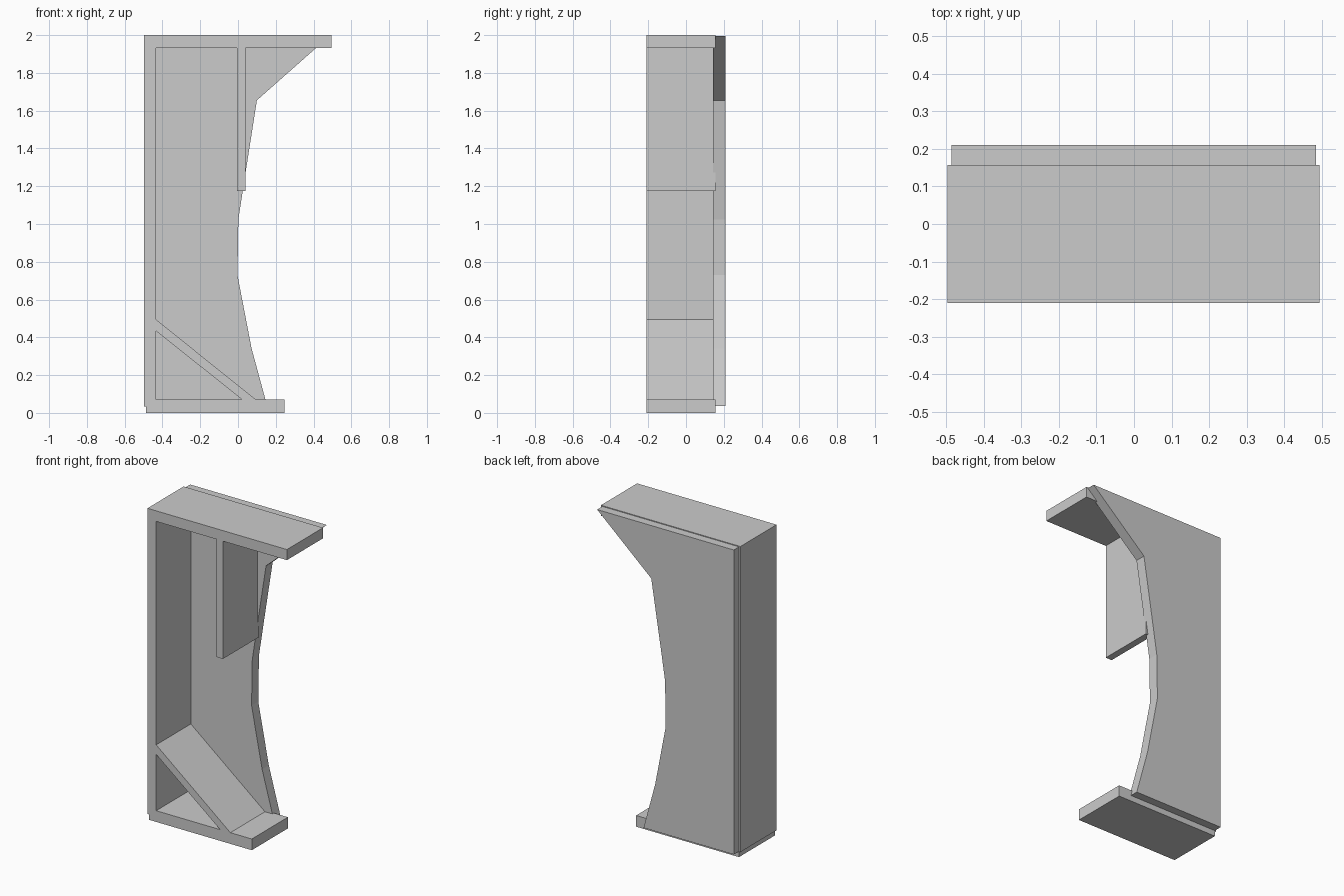
import bpy, bmesh

if "Cube" in bpy.data.objects:
    bpy.data.objects.remove(bpy.data.objects["Cube"])


def extrude_profile(name, points, y_front, y_back):
    """Solid made from an (x, z) outline extruded along y."""
    bm = bmesh.new()
    face = bm.faces.new([bm.verts.new((x, y_front, z)) for x, z in points])
    result = bmesh.ops.extrude_face_region(bm, geom=[face])
    moved = [g for g in result["geom"] if isinstance(g, bmesh.types.BMVert)]
    bmesh.ops.translate(bm, verts=moved, vec=(0, y_back - y_front, 0))
    bmesh.ops.recalc_face_normals(bm, faces=bm.faces)
    mesh = bpy.data.meshes.new(name)
    bm.to_mesh(mesh)
    bm.free()
    obj = bpy.data.objects.new(name, mesh)
    bpy.context.collection.objects.link(obj)
    return obj


FRONT, BACK = -0.21, 0.157

# Outer frame: spine on the left, top overhang and floor, as one bracket
extrude_profile("frame", [
    (-0.497, 2.0), (0.495, 2.0), (0.495, 1.932), (-0.435, 1.932),
    (-0.435, 0.072), (0.245, 0.072), (0.245, 0.0), (-0.487, 0.0),
    (-0.487, 0.035), (-0.497, 0.035)], FRONT, BACK)

# Hanging divider under the top board
extrude_profile("hanging_divider", [
    (-0.005, 1.94), (0.04, 1.94), (0.04, 1.175), (-0.005, 1.175)],
    FRONT, BACK)

# Diagonal brace in the lower corner
extrude_profile("diagonal_brace", [
    (-0.437, 0.497), (0.095, 0.07), (0.022, 0.07), (-0.437, 0.436)],
    FRONT, 0.15)

# Back panel with the curved right edge
extrude_profile("back_panel", [
    (-0.487, 0.037), (-0.487, 1.995), (0.485, 1.995), (0.1, 1.655),
    (0.035, 1.24), (0.002, 1.025), (-0.003, 0.73), (0.072, 0.34),
    (0.145, 0.072), (0.155, 0.037)], 0.142, 0.21)
